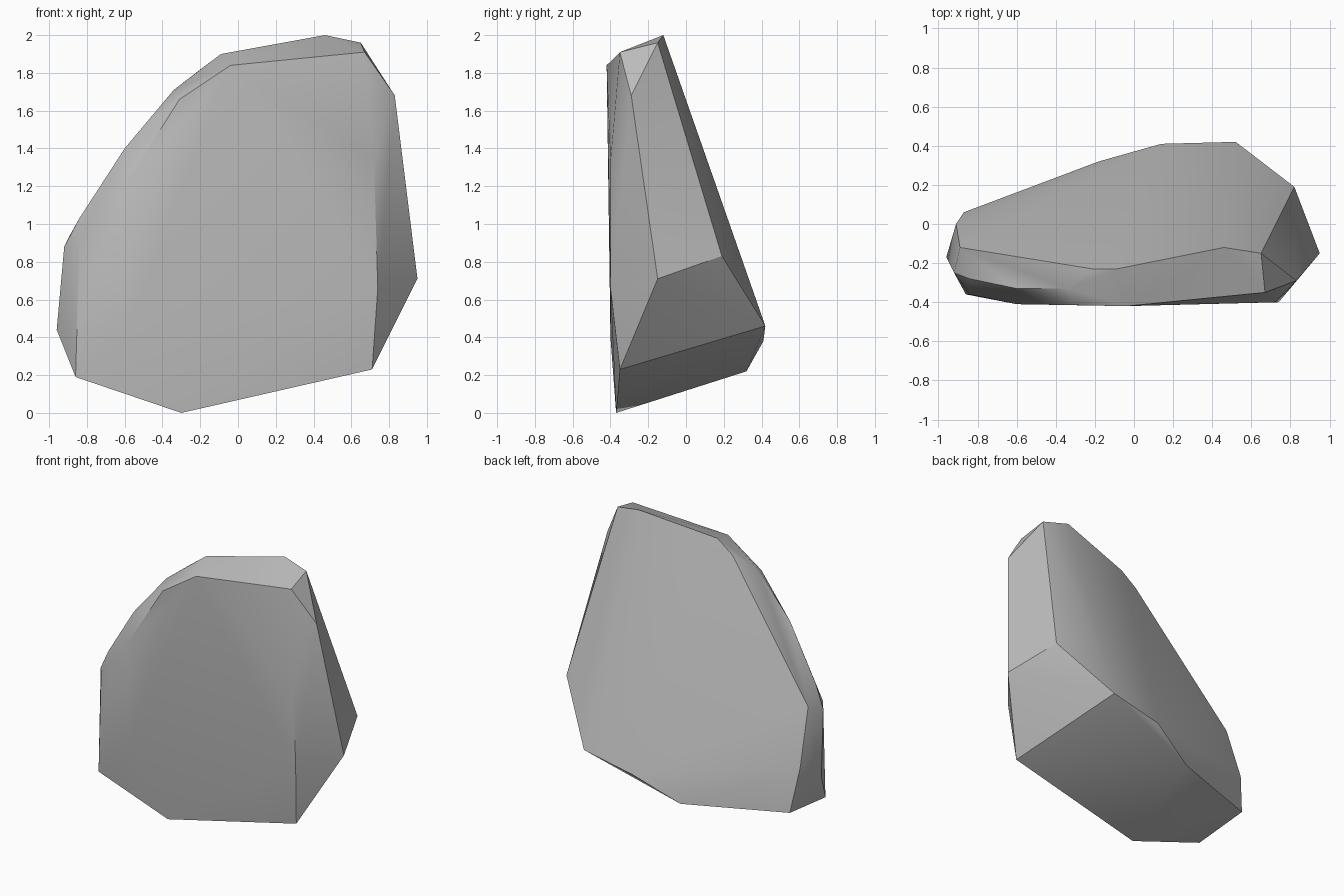
import bpy
import bmesh
import math

if "Cube" in bpy.data.objects:
    bpy.data.objects.remove(bpy.data.objects["Cube"], do_unlink=True)


def make_material(name, value):
    material = bpy.data.materials.new(name)
    colour = (value, value, value, 1)
    material.diffuse_color = colour
    material.use_nodes = True
    shader = material.node_tree.nodes["Principled BSDF"]
    shader.inputs["Base Color"].default_value = colour
    shader.inputs["Roughness"].default_value = 0.9
    return material


def build_hull(name, corner_groups, material):
    """Wrap the corner points of a boulder in one convex skin."""
    bm = bmesh.new()
    for group in corner_groups:
        for corner in group:
            bm.verts.new(corner)
    hull = bmesh.ops.convex_hull(bm, input=bm.verts[:])
    leftovers = {item for key in ("geom_interior", "geom_unused")
                 for item in hull[key] if isinstance(item, bmesh.types.BMVert)}
    bmesh.ops.delete(bm, geom=list(leftovers), context="VERTS")
    bmesh.ops.recalc_face_normals(bm, faces=bm.faces[:])
    mesh = bpy.data.meshes.new(name)
    bm.to_mesh(mesh)
    bm.free()
    mesh.materials.append(material)
    boulder = bpy.data.objects.new(name, mesh)
    bpy.context.collection.objects.link(boulder)
    return boulder


# Broad, nearly flat front
front_face = [
    (-.84, -.36, .88), (-.6, -.41, 1.2), (-.31, -.415, 1.66),
    (-.04, -.42, 1.84), (.67, -.35, 1.91), (.72, -.4, 1.33),
    (.74, -.4, .66), (-.6, -.4, .4),
]

# Base corners, running round the sloping underside
underside = [
    (-.3, -.37, 0), (.71, -.35, .23), (.52, .42, .46),
    (.14, .41, .38), (-.18, .32, .22), (-.87, .06, .24), (-.86, -.36, .19),
]

# Chipped facets on the left side
left_facets = [
    (.95, -.15, .71), (.82, .19, .83), (.83, -.29, 1.68), (.65, -.15, 1.96),
]

# Rounded ridge over the top and down the right side
ridge = [
    (.46, -.12, 2), (-.09, -.23, 1.9), (-.21, -.23, 1.81),
    (-.34, -.33, 1.71), (-.6, -.33, 1.4), (-.84, -.28, 1.03),
    (-.92, -.25, .88), (-.89, -.12, .94), (-.91, 0, .55), (-.96, -.17, .44),
]

stone_grey = make_material("stone grey", 0.5)
boulder = build_hull("boulder", [front_face, underside, left_facets, ridge], stone_grey)

# Soft surfaces with crisp fracture edges
bpy.ops.object.select_all(action="DESELECT")
boulder.select_set(True)
bpy.context.view_layer.objects.active = boulder
bpy.ops.object.shade_smooth_by_angle(angle=math.radians(30))
